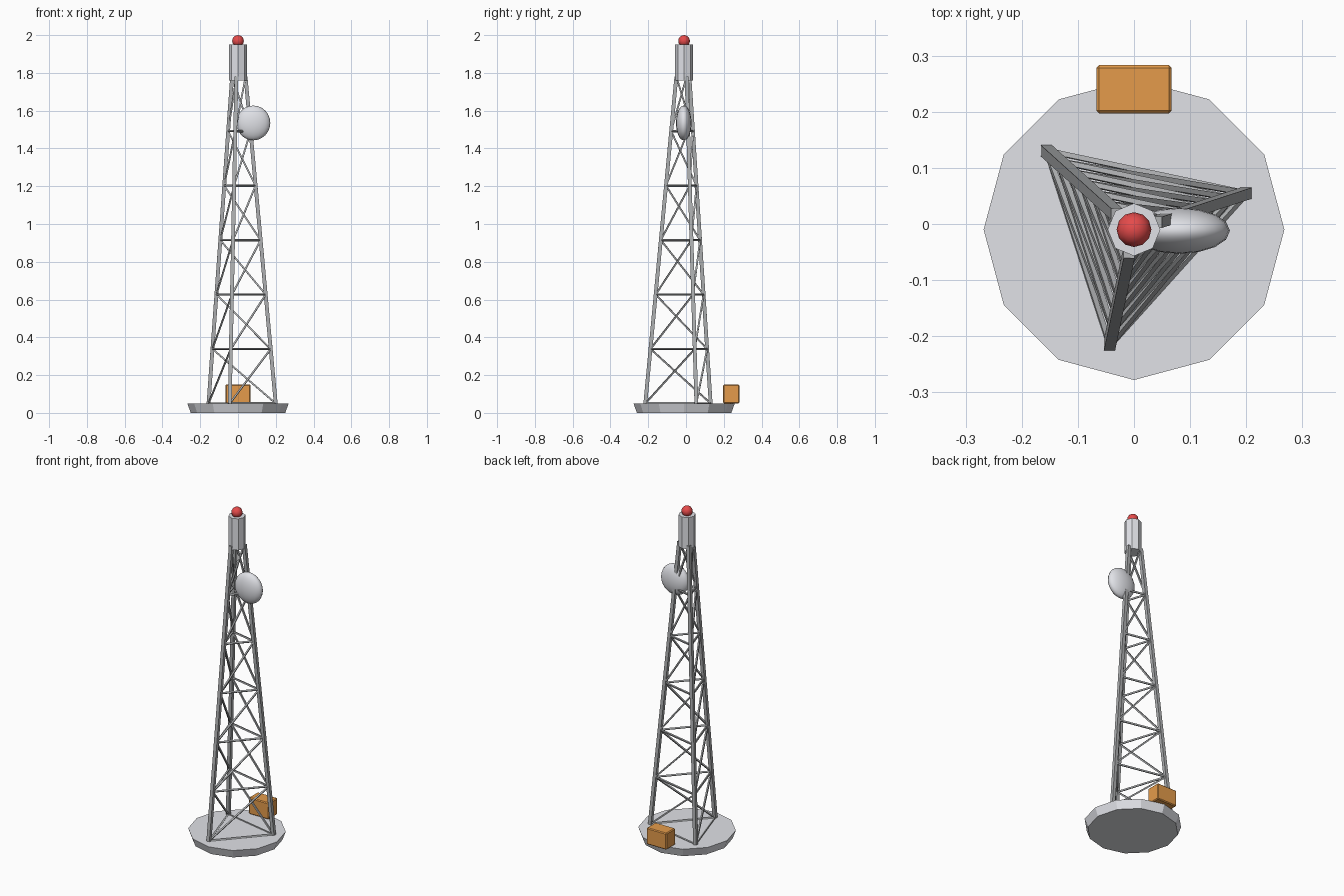
import bpy
from math import radians, cos, sin
from mathutils import Vector

if "Cube" in bpy.data.objects:
    bpy.data.objects.remove(bpy.data.objects["Cube"])


def material(name, rgb):
    m = bpy.data.materials.new(name)
    m.use_nodes = True
    m.diffuse_color = (*rgb, 1)
    m.node_tree.nodes["Principled BSDF"].inputs["Base Color"].default_value = (*rgb, 1)
    return m


PALE = material("pale grey", (0.75, 0.76, 0.8))
STEEL = material("steel grey", (0.43, 0.44, 0.45))
RED = material("beacon red", (0.78, 0.07, 0.07))
ORANGE = material("cabinet orange", (0.78, 0.33, 0.07))
CY = -0.01  # tower axis in y


def finish(ob, name, mat):
    ob.name = name
    ob.data.materials.append(mat)
    return ob


def drum(name, mat, sides, r_low, r_high, z_low, z_high):
    bpy.ops.mesh.primitive_cone_add(vertices=sides, radius1=r_low, radius2=r_high,
                                    depth=z_high - z_low, location=(0, CY, (z_low + z_high) / 2))
    return finish(bpy.context.object, name, mat)


def ball(name, mat, loc, scale, segments, rings):
    bpy.ops.mesh.primitive_uv_sphere_add(segments=segments, ring_count=rings, radius=1, location=loc)
    bpy.context.object.scale = scale
    bpy.ops.object.shade_smooth_by_angle(angle=radians(60))
    return finish(bpy.context.object, name, mat)


def bar(name, a, b, width):
    """Square bar from a to b."""
    axis = b - a
    bpy.ops.mesh.primitive_cube_add(size=1, location=(a + b) / 2)
    ob = bpy.context.object
    ob.scale = (width, width, axis.length)
    ob.rotation_euler = Vector((0, 0, 1)).rotation_difference(axis).to_euler()
    return finish(ob, name, STEEL)


# Lattice tower: three leaning legs
Z0, Z1, R0, R1, BAYS = 0.05, 1.78, 0.21, 0.042, 6


def joint(leg, level):
    t = level / BAYS
    r = R0 + (R1 - R0) * t
    a = radians(18 + 120 * leg)
    return Vector((r * cos(a), CY + r * sin(a), Z0 + (Z1 - Z0) * t))


for leg in range(3):
    bar(f"leg_{leg + 1}", joint(leg, 0), joint(leg, BAYS), 0.02)
    # Rungs and diagonals towards the next leg
    for level in range(BAYS):
        bar(f"rung_{leg + 1}_{level + 1}", joint(leg, level), joint(leg + 1, level), 0.009)
        bar(f"diagonal_{leg + 1}_{level + 1}", joint(leg, level), joint(leg + 1, level + 1), 0.009)

# Foundation, antenna head, beacon and dish
drum("foundation", PALE, 12, 0.25, 0.268, 0, 0.05)
drum("antenna_head", PALE, 8, 0.047, 0.047, 1.76, 1.95)
ball("beacon", RED, (0, CY, 1.969), (0.031, 0.031, 0.031), 12, 8)
ball("dish", PALE, (0.081, CY - 0.002, 1.535), (0.09, 0.041, 0.092), 16, 12)

# Equipment cabinet with bevelled edges
bpy.ops.mesh.primitive_cube_add(size=1, location=(0, 0.24, 0.1))
cabinet = bpy.context.object
cabinet.scale = (0.134, 0.086, 0.1)
bpy.ops.object.transform_apply(location=False, rotation=False, scale=True)
finish(cabinet, "cabinet", ORANGE)
edge = cabinet.modifiers.new("edge", "BEVEL")
edge.width = 0.005
edge.segments = 1
